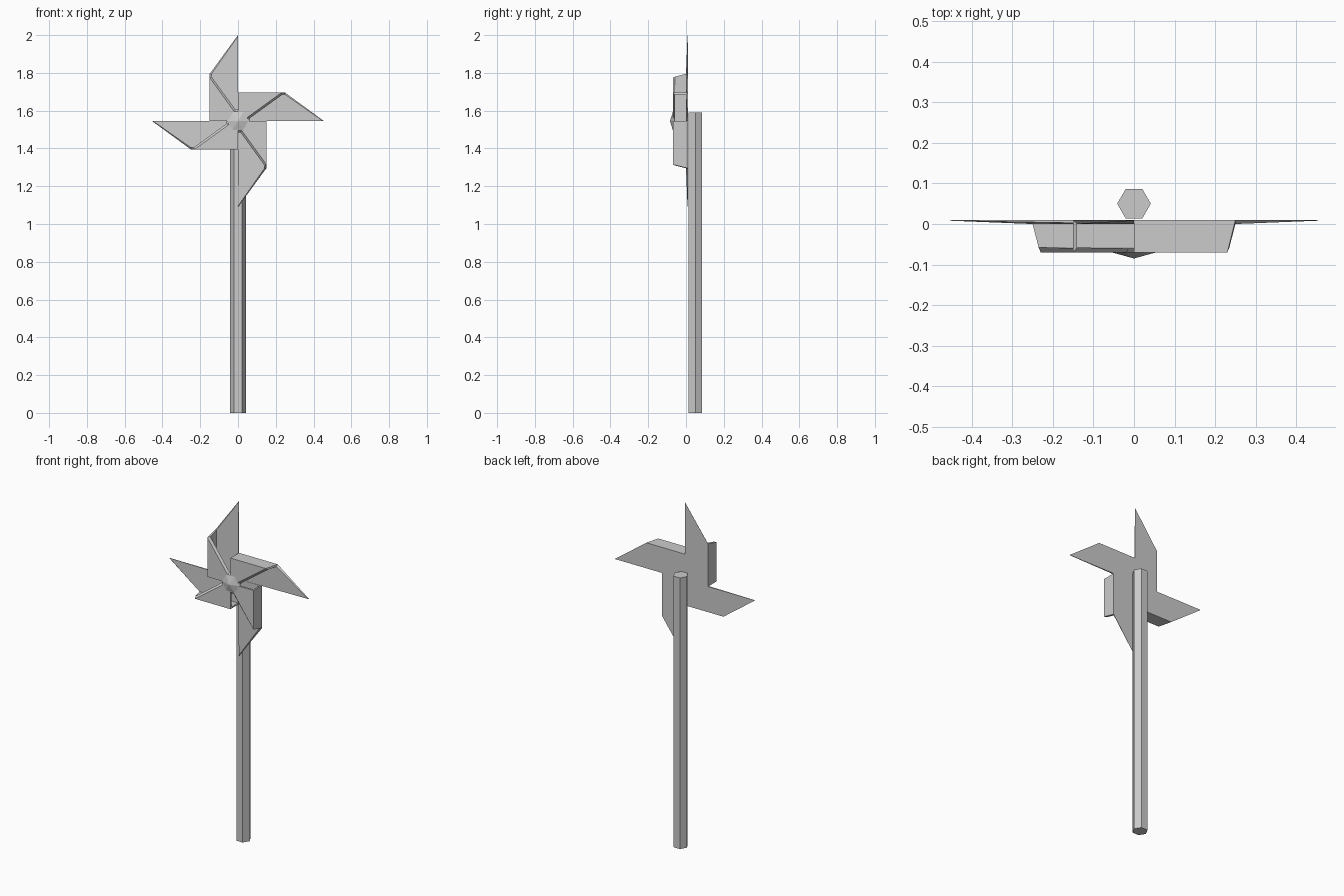
import bpy, bmesh, math
from mathutils import Matrix

if "Cube" in bpy.data.objects:
    bpy.data.objects.remove(bpy.data.objects["Cube"])

grey = bpy.data.materials.new("grey")
grey.diffuse_color = (0.6, 0.6, 0.6, 1)
grey.use_nodes = True
grey.node_tree.nodes["Principled BSDF"].inputs["Base Color"].default_value = grey.diffuse_color
HUB_Z = 1.545


def finish(name, bm):
    bmesh.ops.recalc_face_normals(bm, faces=bm.faces[:])
    me = bpy.data.meshes.new(name)
    bm.to_mesh(me)
    bm.free()
    me.materials.append(grey)
    ob = bpy.data.objects.new(name, me)
    bpy.context.collection.objects.link(ob)
    return ob


# Hexagonal stick
bm = bmesh.new()
bmesh.ops.create_cone(bm, cap_ends=True, segments=6, radius1=0.0415, radius2=0.0415, depth=1.59,
                      matrix=Matrix.Translation((0, 0.05, 0.795)) @ Matrix.Rotation(math.pi / 6, 4, 'Z'))
# put the corners on the x axis whichever way the primitive starts
if max(v.co.x for v in bm.verts) < 0.041:
    bmesh.ops.rotate(bm, verts=bm.verts[:], cent=(0, 0.05, 0),
                     matrix=Matrix.Rotation(math.pi / 6, 3, 'Z'))
finish("stick", bm)

# Folded vane: C-shaped strip (y, z, end x), outer skin and matching inner skin
outer = [(0.01, 0, 0.455), (0.01, 0.15, 0.25), (-0.07, 0.15, 0.23), (-0.07, 0.02, 0.05), (-0.07, 0, 0.05)]
inner = [(0.0, 0, 0.45), (0.0, 0.14, 0.25), (-0.058, 0.14, 0.235), (-0.06, 0.013, 0.06), (-0.06, 0, 0.06)]
inner_tip_y = 0.008


def vane(name, angle):
    bm = bmesh.new()

    def skin(points):
        start = [bm.verts.new((0, y, z)) for y, z, x in points]
        end = [bm.verts.new((x, y, z)) for y, z, x in points]
        return start, end

    so, eo = skin(outer)
    si, ei = skin(inner)
    ei[0].co.y = inner_tip_y
    n = len(outer)
    for i in range(n - 1):
        for a, b in ((so, eo), (si, ei), (so, si), (eo, ei)):
            bm.faces.new((a[i], a[i + 1], b[i + 1], b[i]))
    for i in (0, n - 1):
        bm.faces.new((so[i], eo[i], ei[i], si[i]))
    bmesh.ops.transform(bm, verts=bm.verts[:], matrix=Matrix.Translation((0, 0, HUB_Z))
                        @ Matrix.Rotation(angle, 4, 'Y'))
    finish(name, bm)


for i, side in enumerate(("right", "lower", "left", "upper")):
    vane(side + "_vane", i * math.pi / 2)

# Six-sided pointed hub cap
bm = bmesh.new()
base = [bm.verts.new((0.058 * math.cos(k * math.pi / 3), -0.069, HUB_Z + 0.058 * math.sin(k * math.pi / 3)))
        for k in range(6)]
tip = bm.verts.new((0, -0.085, HUB_Z))
for k in range(6):
    bm.faces.new((base[k], base[(k + 1) % 6], tip))
bm.faces.new(base)
finish("hub_cap", bm)
